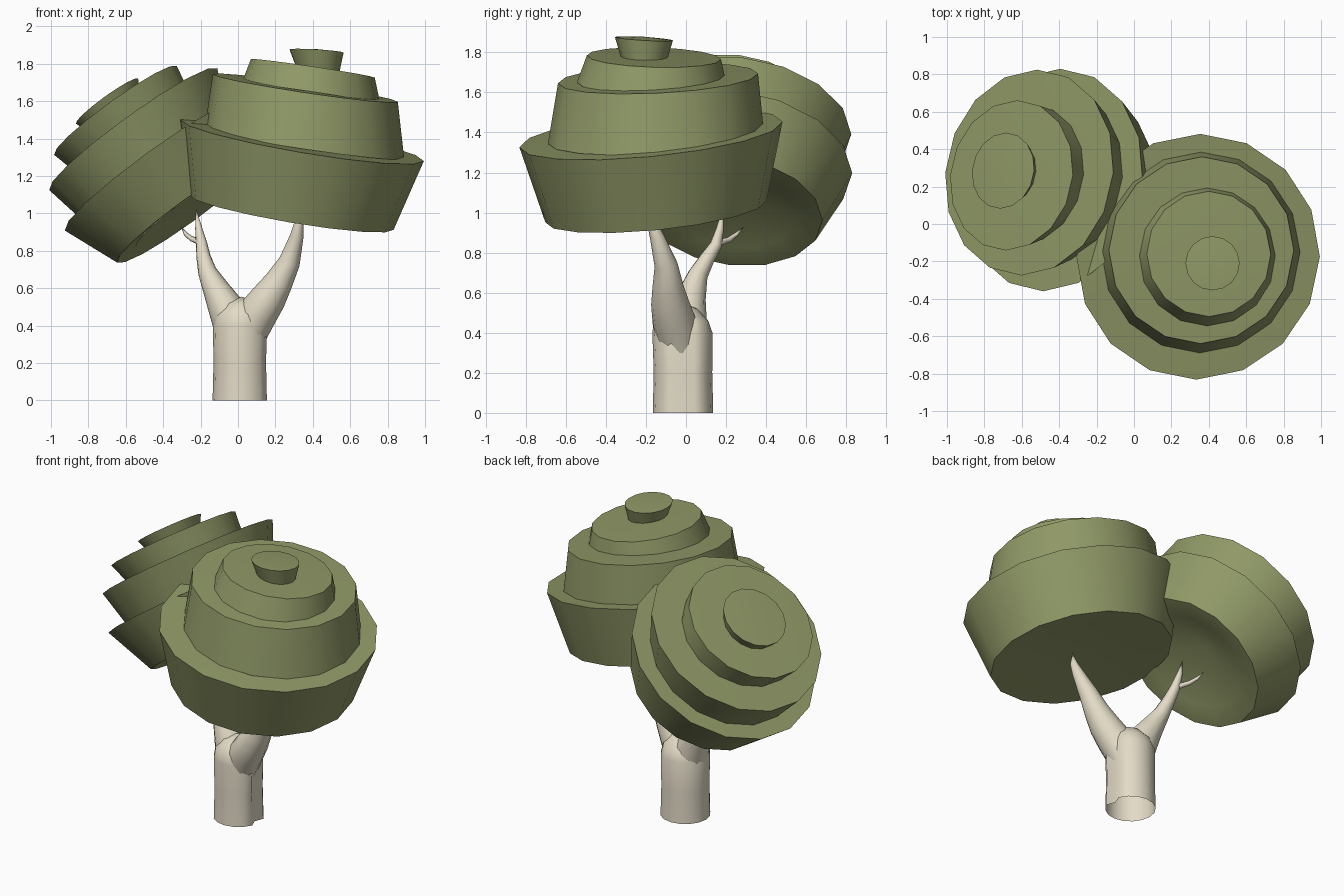
import bpy, bmesh, math
from mathutils import Vector

cube = bpy.data.objects.get("Cube")
if cube:
    bpy.data.objects.remove(cube)


def material(name, rgb):
    m = bpy.data.materials.new(name)
    m.use_nodes = True
    m.diffuse_color = (*rgb, 1)
    m.node_tree.nodes["Principled BSDF"].inputs["Base Color"].default_value = (*rgb, 1)
    return m


LEAF = material("olive leaf", (0.275, 0.315, 0.135))
BARK = material("pale bark", (0.77, 0.71, 0.57))


def loft(name, rings, mat, axis=None, sides=16, notch=0, angle=35):
    """Skin circles (centre, radius) facing a fixed axis or following the path."""
    bm = bmesh.new()
    loops = []
    pts = [Vector(c) for c, r in rings]
    for i, (c, r) in enumerate(rings):
        n = axis or pts[min(i + 1, len(pts) - 1)] - pts[max(i - 1, 0)]
        n = Vector(n).normalized()
        u = Vector((0, 1, 0)).cross(n).normalized()
        v = n.cross(u)
        loop = []
        for k in range(sides):
            a = math.tau * k / sides
            rad = r * (1 - notch) if k == 0 else r
            loop.append(bm.verts.new(pts[i] + u * rad * math.cos(a) + v * rad * math.sin(a)))
        loops.append(loop)
    for a, b in zip(loops, loops[1:]):
        for k in range(sides):
            j = (k + 1) % sides
            bm.faces.new((a[k], a[j], b[j], b[k]))
    # Rings of zero radius collapse to a point
    bmesh.ops.remove_doubles(bm, verts=bm.verts, dist=0.0005)
    bmesh.ops.recalc_face_normals(bm, faces=bm.faces)
    mesh = bpy.data.meshes.new(name)
    bm.to_mesh(mesh)
    bm.free()
    ob = bpy.data.objects.new(name, mesh)
    bpy.context.collection.objects.link(ob)
    mesh.materials.append(mat)
    bpy.ops.object.select_all(action='DESELECT')
    ob.select_set(True)
    bpy.context.view_layer.objects.active = ob
    bpy.ops.object.shade_smooth_by_angle(angle=math.radians(angle))


def canopy(name, dish, tiers):
    """Stacked tiers, each with its own tilt; the lowest has a dished underside."""
    for i, (axis, low, r_low, top, r_top) in enumerate(tiers):
        n = Vector(axis).normalized()
        low, top = Vector(low), Vector(top)
        rings = [(low, r_low), (top, r_top), (top + n * 0.01, 0)]
        if i == 0:
            rings = [(low + n * dish, 0), (low + n * 0.01, r_low * 0.72)] + rings
        loft(f"{name}_tier_{i + 1}", rings, LEAF, n)


# Large upright canopy on the left, its tiers swaying as they rise
canopy("left_canopy", 0.05, [
    ((0.17, -0.10, 1), (0.285, -0.15, 1.005), 0.555, (0.343, -0.175, 1.39), 0.66),
    ((0.15, -0.05, 1), (0.355, -0.15, 1.37), 0.54, (0.36, -0.14, 1.67), 0.50),
    ((0.15, 0.03, 1), (0.39, -0.17, 1.64), 0.375, (0.40, -0.16, 1.775), 0.335),
    ((0.06, 0.06, 1), (0.43, -0.21, 1.75), 0.11, (0.42, -0.21, 1.868), 0.145),
])

# Strongly leaning canopy on the right, every tier flaring outward
LEAN = (-0.58, 0.13, 0.8)
canopy("right_canopy", 0.16, [
    (LEAN, (-0.27, 0.22, 1.01), 0.465, (-0.44, 0.235, 1.26), 0.60),
    (LEAN, (-0.45, 0.25, 1.25), 0.48, (-0.56, 0.275, 1.45), 0.555),
    (LEAN, (-0.56, 0.265, 1.43), 0.37, (-0.655, 0.26, 1.55), 0.405),
    (LEAN, (-0.66, 0.28, 1.53), 0.17, (-0.70, 0.285, 1.60), 0.205),
])

# Trunk with a fold down its left side, open below and closing into the fork
loft("trunk", [
    ((0.015, -0.015, 0), 0.151), ((0.015, -0.015, 0.2), 0.146),
    ((0.016, -0.018, 0.40), 0.150), ((0.018, -0.025, 0.46), 0.136),
    ((0.02, -0.03, 0.52), 0.085), ((0.02, -0.03, 0.555), 0),
], BARK, (0, 0, 1), notch=0.22, angle=60)

# Branches
loft("left_branch", [
    ((0.04, -0.03, 0.33), 0.10), ((0.10, -0.06, 0.46), 0.108),
    ((0.165, -0.08, 0.55), 0.095), ((0.215, -0.09, 0.63), 0.078),
    ((0.275, -0.10, 0.74), 0.058), ((0.315, -0.145, 0.88), 0.036),
    ((0.325, -0.17, 0.95), 0.024), ((0.33, -0.18, 1.04), 0.0),
], BARK, sides=12, angle=60)
loft("right_branch", [
    ((0.0, -0.01, 0.33), 0.11), ((-0.045, 0.0, 0.46), 0.105),
    ((-0.11, 0.025, 0.58), 0.075), ((-0.165, 0.06, 0.69), 0.05),
    ((-0.185, 0.105, 0.77), 0.038), ((-0.195, 0.15, 0.84), 0.03),
    ((-0.21, 0.17, 0.92), 0.019), ((-0.225, 0.185, 1.03), 0.0),
], BARK, sides=12, angle=60)
loft("right_twig", [
    ((-0.20, 0.15, 0.845), 0.018), ((-0.25, 0.215, 0.865), 0.014),
    ((-0.28, 0.25, 0.89), 0.011), ((-0.305, 0.29, 0.93), 0.0),
], BARK, sides=8, angle=60)
